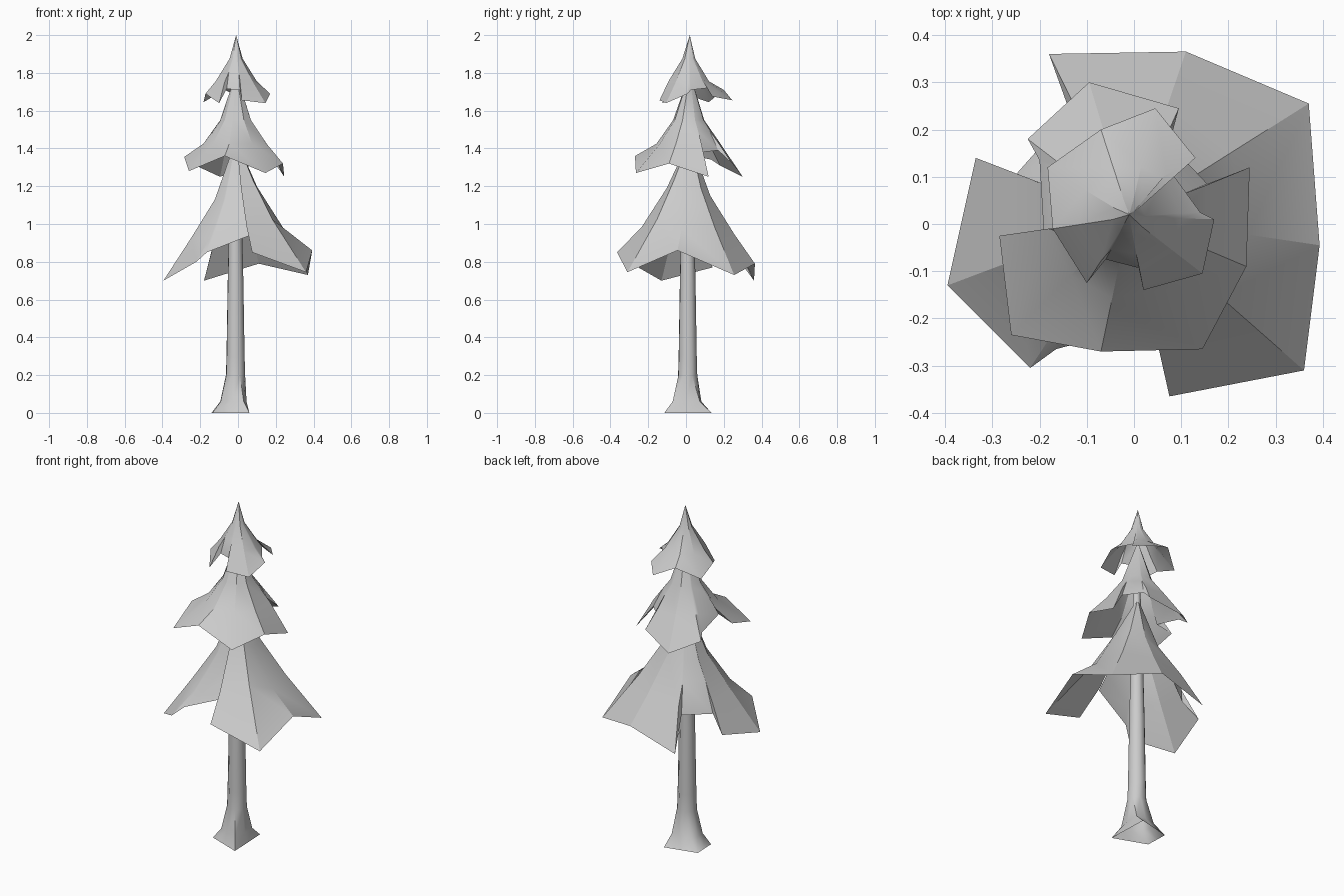
import bpy, math

if "Cube" in bpy.data.objects:
    bpy.data.objects.remove(bpy.data.objects["Cube"])

CX, CY = -0.01, 0.015   # tree axis


def make_object(name, verts, faces, smooth_angle):
    mesh = bpy.data.meshes.new(name)
    mesh.from_pydata(verts, [], faces)
    mesh.update()
    obj = bpy.data.objects.new(name, mesh)
    bpy.context.collection.objects.link(obj)
    bpy.ops.object.select_all(action='DESELECT')
    bpy.context.view_layer.objects.active = obj
    obj.select_set(True)
    bpy.ops.object.shade_smooth_by_angle(angle=math.radians(smooth_angle))
    return obj


def foliage(name, apex, upper, middle, rim, lifts=(), closed=True):
    """Ragged open skirt: apex, two rings of (radius, height), free rim points.
    lifts raises the first ribs where the skirt spirals over itself."""
    profile = [(0, apex), upper, middle]

    def height(r):
        for (r0, z0), (r1, z1) in zip(profile, profile[1:]):
            if r <= r1:
                break
        return z0 + (z1 - z0) * (r - r0) / (r1 - r0)

    verts = [(CX, CY + 0.005, apex)]
    for i, (x, y, z) in enumerate(rim):
        dx, dy = x - CX, y - CY
        d = math.hypot(dx, dy)
        lift = lifts[i] if i < len(lifts) else 0
        # rim points close to the axis are notches, their ring sits further in
        mid = 0.72 * middle[0] if d < 1.15 * middle[0] else middle[0]
        for r in (upper[0], mid):
            verts.append((CX + dx * r / d, CY + dy * r / d, height(r) + lift))
        verts.append((x, y, z))
    n = len(rim)
    faces = []
    for i in range(n if closed else n - 1):
        a, b = 1 + 3 * i, 1 + 3 * ((i + 1) % n)
        faces.append((0, a, b))
        faces += [(a + j, a + j + 1, b + j + 1, b + j) for j in (0, 1)]
    return make_object(name, verts, faces, 25)


# Trunk: round stem blending into a four-cornered flared root, open underneath
corners = [(-0.135, -0.042), (0.06, -0.115), (0.05, 0.135), (-0.14, 0.09)]
root = []
for (x0, y0), (x1, y1) in zip(corners, corners[1:] + corners[:1]):
    root += [(x0, y0), ((x0 + x1) / 2, (y0 + y1) / 2)]
# height, radius, share of root outline
levels = [(0.0, 0.05, 1.0), (0.06, 0.055, 0.4), (0.2, 0.054, 0.0), (0.3, 0.051, 0.0),
          (0.7, 0.044, 0.0), (1.2, 0.032, 0.0), (1.75, 0.01, 0.0)]
n = len(root)
verts = []
for z, r, w in levels:
    for i, (x, y) in enumerate(root):
        a = math.radians(205 + 45 * i)
        verts.append((w * x + (1 - w) * (-0.013 + r * math.cos(a)),
                      w * y + (1 - w) * (0.009 + r * math.sin(a)), z))
faces = [(n * j + i, n * j + (i + 1) % n, n * j + n + (i + 1) % n, n * j + n + i)
         for j in range(len(levels) - 1) for i in range(n)]
make_object("trunk", verts, faces, 60)

# Lower skirt: its two ends overlap in a seam at the front
foliage("lower_foliage", 1.45, (0.12, 1.13), (0.255, 0.925), [
    (.075, -.365, .85), (.36, -.31, .745), (.393, -.045, .86), (.37, .255, .73),
    (.11, .365, .79), (-.18, .36, .70), (-.135, .235, .87), (-.25, .105, .86),
    (-.335, .14, .77), (-.395, -.13, .70), (-.22, -.305, .80), (-.165, -.265, .85),
    (.077, -.20, .945)], lifts=(.06, .10, .05, .06, .02), closed=False)

# Middle skirt
foliage("middle_foliage", 1.80, (0.085, 1.55), (0.175, 1.425), [
    (.245, .12, 1.25), (.155, .085, 1.38), (.075, .17, 1.39), (.095, .245, 1.32),
    (-.095, .30, 1.25), (-.225, .18, 1.31), (-.20, .135, 1.34), (-.19, -.035, 1.38),
    (-.285, -.025, 1.355), (-.26, -.235, 1.28), (-.07, -.27, 1.36),
    (.145, -.265, 1.27), (.238, -.09, 1.32)])

# Top skirt
foliage("top_foliage", 2.0, (0.035, 1.875), (0.11, 1.755), [
    (.17, .01, 1.69), (.14, .025, 1.71), (.075, .115, 1.72), (.13, .14, 1.675),
    (.045, .245, 1.655), (-.07, .20, 1.71), (-.183, .12, 1.645), (-.172, -.01, 1.69),
    (-.10, -.125, 1.64), (-.06, -.075, 1.715), (.01, -.093, 1.71),
    (.02, -.14, 1.655), (.145, -.105, 1.64)])
